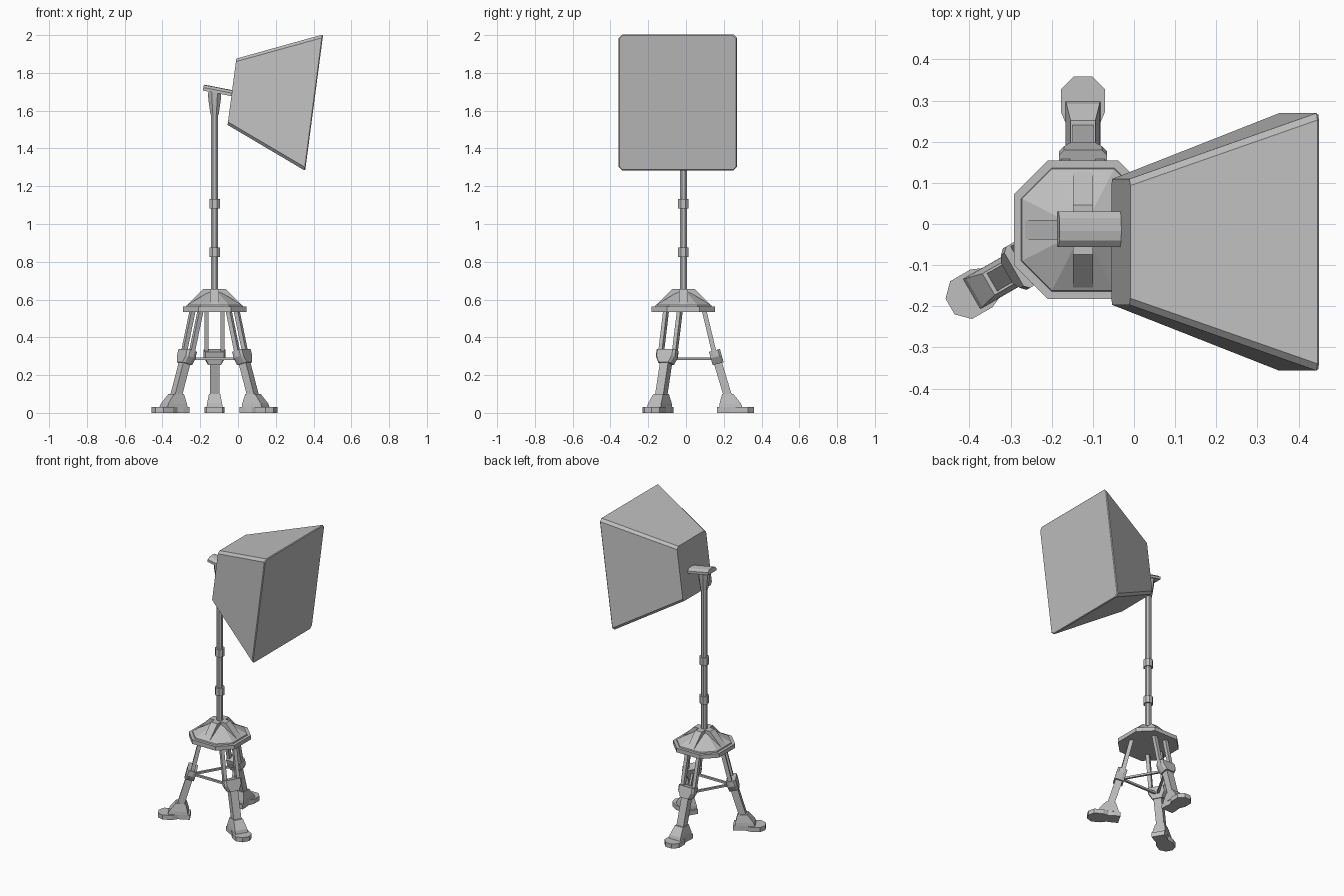
import bpy, bmesh, math
from mathutils import Vector, Matrix

if "Cube" in bpy.data.objects:
    bpy.data.objects.remove(bpy.data.objects["Cube"])

grey = bpy.data.materials.new("warm_grey_metal")
grey.diffuse_color = (0.52, 0.52, 0.52, 1)
grey.use_nodes = True
grey.node_tree.nodes["Principled BSDF"].inputs["Base Color"].default_value = grey.diffuse_color

# Pole axis sits left of the model centre
AXIS = Matrix.Translation((-0.124, -0.014, 0))


def loft(name, rings, matrix=AXIS):
    """Skin a list of equal-length point rings and cap both ends."""
    bm = bmesh.new()
    loops = [[bm.verts.new(p) for p in ring] for ring in rings]
    n = len(loops[0])
    for a, b in zip(loops, loops[1:]):
        for i in range(n):
            j = (i + 1) % n
            bm.faces.new((a[i], a[j], b[j], b[i]))
    bm.faces.new(loops[0])
    bm.faces.new(loops[-1])
    bmesh.ops.recalc_face_normals(bm, faces=bm.faces)
    me = bpy.data.meshes.new(name)
    bm.to_mesh(me)
    bm.free()
    me.materials.append(grey)
    ob = bpy.data.objects.new(name, me)
    ob.matrix_world = matrix
    bpy.context.collection.objects.link(ob)
    return ob


def chamfered(hx, hy, cx, cy):
    """Rectangle with cut corners, as 2D points."""
    return [(hx, -hy + cy), (hx, hy - cy), (hx - cx, hy), (-hx + cx, hy),
            (-hx, hy - cy), (-hx, -hy + cy), (-hx + cx, -hy), (hx - cx, -hy)]


def octagon(h, z, cut=0.586):
    return [(x, y, z) for x, y in chamfered(h, h, h * cut, h * cut)]


def rect(r0, r1, w, z, w0=0.0):
    return [(r0, w0 - w, z), (r1, w0 - w, z), (r1, w0 + w, z), (r0, w0 + w, z)]


def mirrored(half):
    return half + [(x, -y) for x, y in reversed(half)]


# Pole, collars and flared head
loft("pole", [octagon(0.019, 0.56), octagon(0.019, 1.69)])
for z in (0.85, 1.108):
    loft("pole_collar", [octagon(0.028, z - 0.025), octagon(0.028, z + 0.025)])
loft("pole_head", [octagon(0.022, 1.58), octagon(0.033, 1.66), octagon(0.036, 1.695)])

# Hub: octagonal plate with a low cone on it
loft("hub_plate", [octagon(0.168, 0.535, 0.49), octagon(0.168, 0.562, 0.49)])
loft("hub_cone", [octagon(0.150, 0.562, 0.49), octagon(0.148, 0.57, 0.49),
                  octagon(0.03, 0.64, 0.49)])

# Four bent ribs over the cone
rib = [(0.015, 0.562), (0.143, 0.562), (0.143, 0.572), (0.06, 0.656), (0.015, 0.656)]
for k in range(4):
    loft("hub_rib", [[(r, w, z) for r, z in rib] for w in (-0.024, 0.024)],
         AXIS @ Matrix.Rotation(k * math.pi / 2, 4, 'Z'))

# Three legs, built along local x and turned into place
sole = mirrored([(0.178, 0.042), (0.215, 0.042), (0.25, 0.038), (0.285, 0.053),
                 (0.342, 0.053), (0.373, 0.022)])
knee = [(-0.058, 0.035), (0.058, 0.035), (0.058, 0.0), (0.036, -0.038),
        (-0.036, -0.038), (-0.058, 0.0)]
knee_centre = Vector((0.174, 0, 0.297))
up = Vector((-0.27, 0, 0.963))
out = Vector((0.963, 0, 0.27))
side = Vector((0, 1, 0))
for angle in (90, 210, 330):
    M = AXIS @ Matrix.Rotation(math.radians(angle), 4, 'Z')
    loft("foot_sole", [[(x, y, z) for x, y in sole] for z in (0, 0.03)], M)
    loft("foot_ankle", [rect(0.19, 0.312, 0.042, 0.03), rect(0.192, 0.305, 0.04, 0.05),
                        rect(0.205, 0.265, 0.03, 0.10)], M)
    loft("lower_leg", [rect(0.213, 0.258, 0.025, 0.09), rect(0.153, 0.198, 0.025, 0.29)], M)
    loft("knee_block", [[knee_centre + side * w * s + up * a + out * d for w, a in knee]
                        for d, s in ((-0.03, 0.85), (-0.012, 1), (0.018, 1), (0.03, 0.8))], M)
    for w in (-0.042, 0.042):
        loft("upper_leg_rod", [rect(0.153, 0.178, 0.011, 0.31, w),
                               rect(0.098, 0.123, 0.011, 0.54, w)], M)
    # Thin brace from this knee to the next one
    a = Vector((0.165, 0, 0))
    b = Matrix.Rotation(math.radians(120), 3, 'Z') @ a
    d = (b - a).normalized()
    across = Vector((-d.y, d.x, 0)) * 0.007
    loft("knee_brace", [[p + across * i + Vector((0, 0, z)) for i, z in
                         ((-1, 0.28), (1, 0.28), (1, 0.293), (-1, 0.293))] for p in (a, b)], M)

# Tilted frame shared by the lamp box and its mounting bar
tilt = math.radians(7.5)
box_frame = Matrix.Translation((-0.032, -0.0435, 1.70)) @ Matrix.Rotation(tilt, 4, 'Y')


def box_ring(x, hy, hz, c):
    return [(x, y, z) for y, z in chamfered(hy, hz, c, c)]


# Lamp box: flaring tapered box with cut edges
loft("lamp_box", [box_ring(0, 0.153, 0.177, 0.016),
                  box_ring(0.434, 0.313, 0.362, 0.017),
                  box_ring(0.439, 0.309, 0.358, 0.017)], box_frame)

# Mounting bar: arched profile running from pole head to box
arch = [(-0.043, -0.016), (0.043, -0.016), (0.043, 0.0), (0.027, 0.013),
        (-0.005, 0.016), (-0.027, 0.013), (-0.043, 0.0)]
bar_frame = Matrix.Translation((-0.105, -0.0125, 1.707)) @ Matrix.Rotation(math.radians(11), 4, 'Y')
loft("mounting_bar", [[(x, y, z) for y, z in arch] for x in (-0.08, 0.08)], bar_frame)
